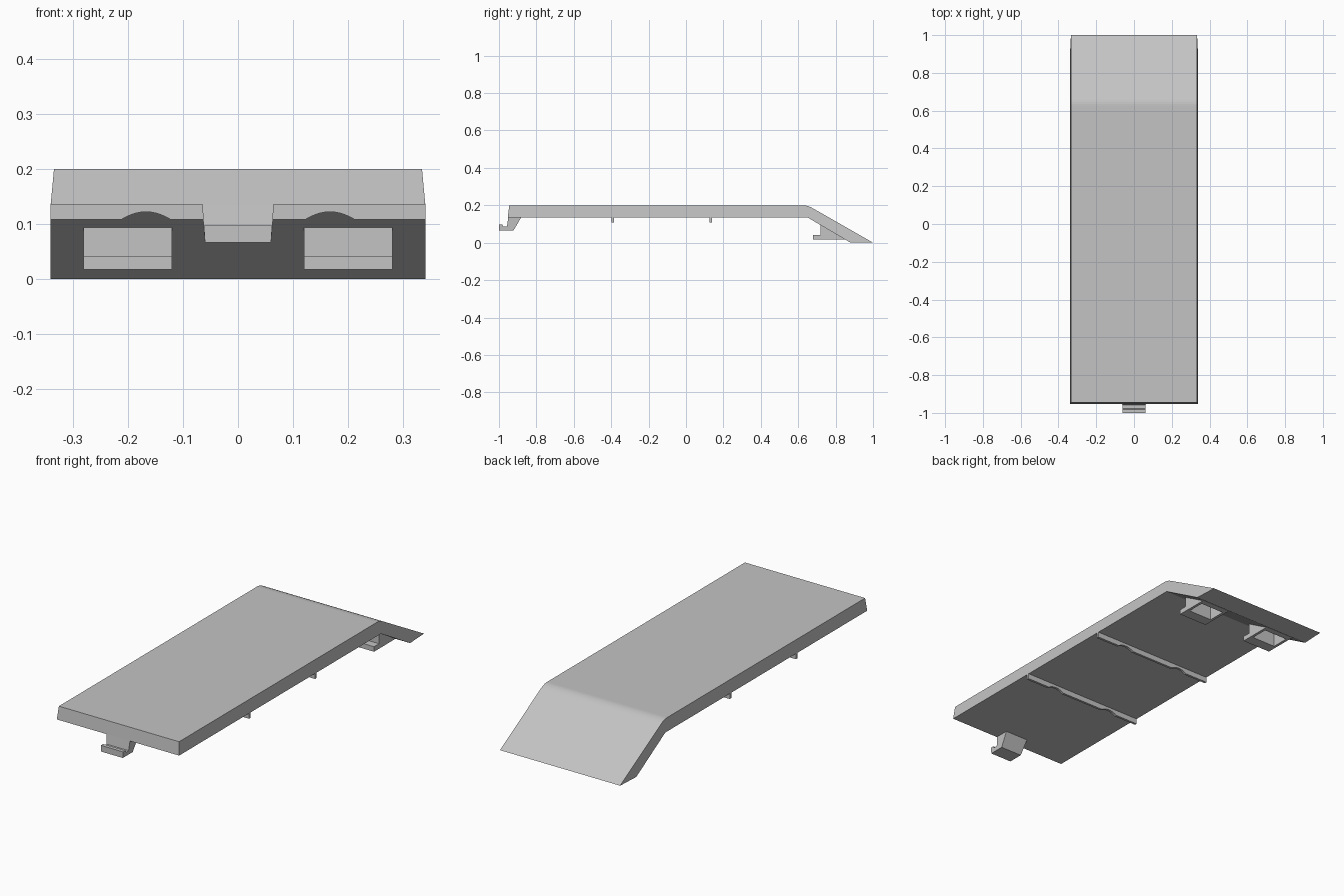
import bpy, bmesh, math

cube = bpy.data.objects.get("Cube")
if cube:
    bpy.data.objects.remove(cube, do_unlink=True)

grey = bpy.data.materials.new("plastic_grey")
grey.use_nodes = True
colour = (0.55, 0.55, 0.55, 1)
grey.diffuse_color = colour
grey.node_tree.nodes["Principled BSDF"].inputs["Base Color"].default_value = colour


def loft(name, start, end):
    """Solid between two matching closed outlines."""
    bm = bmesh.new()
    a = [bm.verts.new(p) for p in start]
    b = [bm.verts.new(p) for p in end]
    bm.faces.new(a)
    bm.faces.new(b)
    for i in range(len(a)):
        j = (i + 1) % len(a)
        bm.faces.new((a[i], a[j], b[j], b[i]))
    bmesh.ops.recalc_face_normals(bm, faces=bm.faces)
    mesh = bpy.data.meshes.new(name)
    bm.to_mesh(mesh)
    bm.free()
    mesh.materials.append(grey)
    obj = bpy.data.objects.new(name, mesh)
    bpy.context.collection.objects.link(obj)
    return obj


def side_profile(name, points):
    """Symmetric solid from (y, z, half width) points."""
    return loft(name, [(-w, y, z) for y, z, w in points],
                [(w, y, z) for y, z, w in points])


def slab(name, outline, x0, x1):
    """Solid from a (y, z) outline between two x positions."""
    return loft(name, [(x0, y, z) for y, z in outline],
                [(x1, y, z) for y, z in outline])


# Cover plate with a sloped rear end and a softened bend
TOP, BASE = 0.334, 0.34
drop = 0.025 * 0.2 / 0.35
bend = []
for i in range(6):
    t = i / 5
    bend.append((0.625 + 0.05 * t, 0.2 - drop * t * t, TOP))
side_profile("cover_plate", [(-0.953, 0.135, BASE), (-0.945, 0.2, TOP)] + bend +
             [(0.997, 0.002, TOP), (1.0, 0.0, TOP), (0.88, 0.0, BASE),
              (0.65, 0.135, BASE)])

# Front latch with an upturned lip
side_profile("front_latch", [
    (-1.0, 0.066, 0.06), (-0.922, 0.066, 0.06), (-0.88, 0.137, 0.065),
    (-0.95, 0.137, 0.065), (-0.957, 0.087, 0.062), (-0.978, 0.087, 0.062),
    (-0.982, 0.097, 0.062), (-1.0, 0.097, 0.062)])

# Cross ribs with two shallow arched notches for the cells
lower = [(-BASE, 0.137), (-BASE, 0.108)]
for centre in (-0.167, 0.167):
    for i in range(11):
        t = i / 5 - 1
        lower.append((centre + 0.045 * t, 0.108 + 0.014 * (1 - t * t)))
lower += [(BASE, 0.108), (BASE, 0.137)]
for name, y in (("front_rib", -0.392), ("rear_rib", 0.132)):
    loft(name, [(x, y - 0.006, z) for x, z in lower],
         [(x, y + 0.006, z) for x, z in lower])

# Rear hooks: a hollow box open below, with a forward lip
WALL = 0.014
for name, side in (("left_hook", 1), ("right_hook", -1)):
    inner, outer = side * 0.12, side * 0.28
    cheek = [(0.72, 0.017), (0.855, 0.017), (0.72, 0.097)]
    slab(name + "_inner_cheek", cheek, inner, inner + side * WALL)
    slab(name + "_outer_cheek", cheek, outer - side * WALL, outer)
    slab(name + "_front_wall", [(0.68, 0.017), (0.735, 0.017), (0.735, 0.092),
                                (0.72, 0.1), (0.72, 0.042), (0.68, 0.042)],
         inner, outer)
    slab(name + "_rear_bar", [(0.825, 0.017), (0.855, 0.017), (0.825, 0.035)],
         inner, outer)
